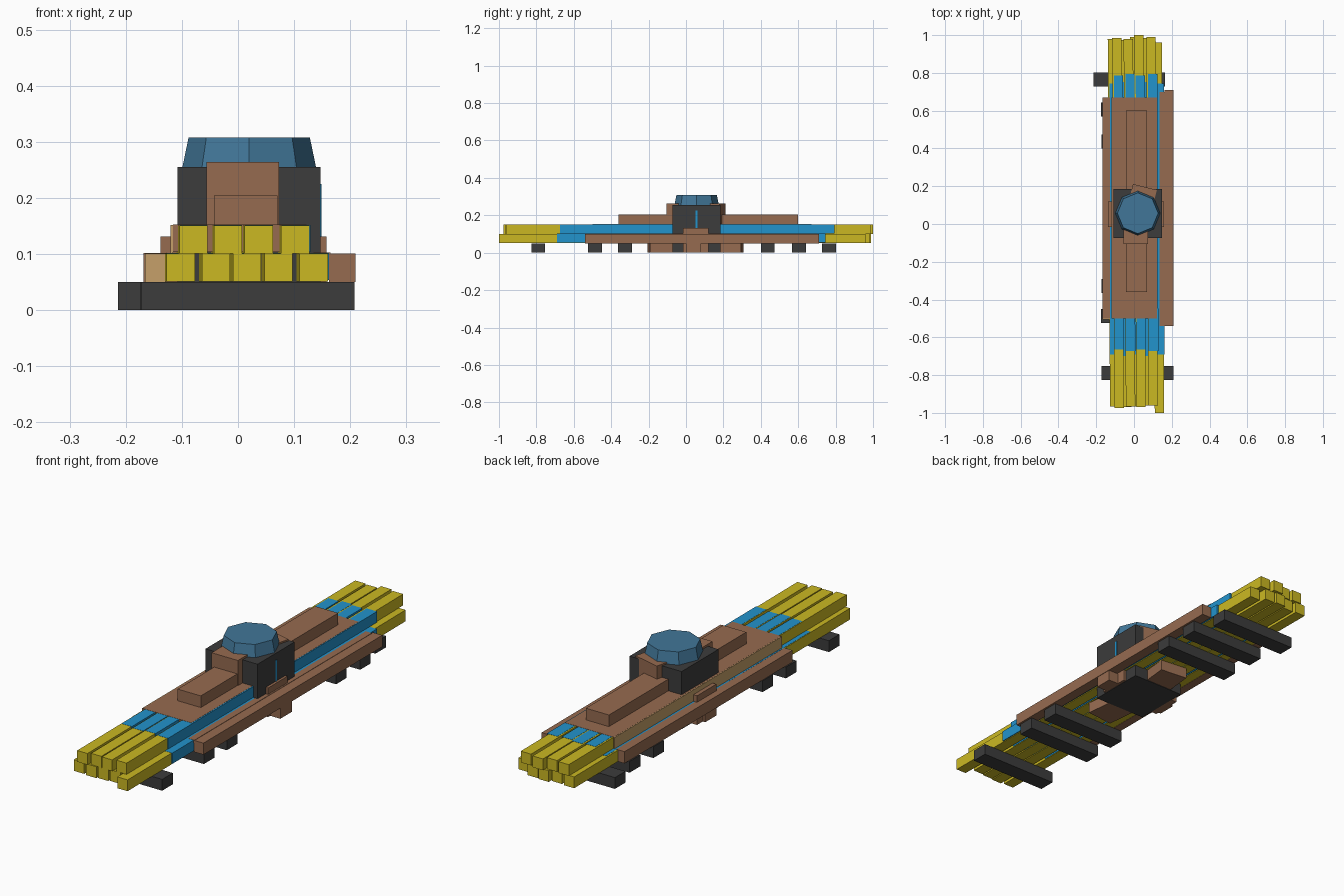
import bpy, bmesh, math


def material(name, r, g, b):
    lin = lambda c: ((c / 255 + 0.055) / 1.055) ** 2.4 if c > 10 else c / 255 / 12.92
    m = bpy.data.materials.new(name)
    m.diffuse_color = (lin(r), lin(g), lin(b), 1)
    return m


YELLOW = material("yellow", 203, 184, 34)
BLUE = material("bright blue", 34, 147, 204)
BROWN = material("brown wood", 150, 107, 80)
TAN = material("tan wood", 198, 160, 106)
DARK = material("charcoal", 60, 60, 60)
STEEL = material("steel blue", 65, 118, 152)


def finish(name, bm, mat):
    me = bpy.data.meshes.new(name)
    bm.to_mesh(me)
    bm.free()
    me.materials.append(mat)
    ob = bpy.data.objects.new(name, me)
    bpy.context.collection.objects.link(ob)
    return ob


def box(name, x0, x1, y0, y1, z0, z1, mat, turn=0, skew=0):
    """Box by limits; turn spins it about z, skew shifts x at the far end."""
    bm = bmesh.new()
    bmesh.ops.create_cube(bm, size=1)
    for v in bm.verts:
        v.co.x = v.co.x * (x1 - x0) + skew * (v.co.y + 0.5)
        v.co.y *= y1 - y0
        v.co.z *= z1 - z0
    ob = finish(name, bm, mat)
    ob.location = ((x0 + x1) / 2, (y0 + y1) / 2, (z0 + z1) / 2)
    ob.rotation_euler.z = math.radians(turn)
    return ob


# Cross sleepers under the stack: y centre, x limits
for y, x0, x1 in [(-0.79, -0.172, 0.208), (-0.487, -0.174, 0.2), (-0.327, -0.172, 0.2),
                  (0.437, -0.172, 0.2), (0.605, -0.174, 0.2), (0.765, -0.214, 0.163)]:
    box("sleeper", x0, x1, y - 0.037, y + 0.037, 0, 0.05, DARK)

# Two layers of long yellow rods, each with a slightly fatter blue middle section
lower = [(-0.127, -0.965, 0.98), (-0.064, -0.97, 0.975), (-0.009, -0.965, 0.99),
         (0.047, -0.96, 0.985), (0.11, -1.0, 0.96)]
upper = [(-0.104, -0.975, 0.985), (-0.043, -0.965, 0.98), (0.012, -0.968, 1.0),
         (0.077, -0.96, 0.99)]
for rods, z, b0, b1 in [(lower, 0.05, -0.69, 0.745), (upper, 0.10, -0.665, 0.785)]:
    for i, (x, y0, y1) in enumerate(rods):
        d = 0.008 * (i % 2)
        last = 0.002 if i == len(rods) - 1 else 0
        box("rod", x, x + 0.05, y0, y1, z + 0.001, z + 0.051, YELLOW, skew=-0.012)
        box("rod_sleeve", x + 0.001, x + 0.05 + last, b0 - d, b1 + d, z + 0.004, z + 0.0518,
            BLUE, skew=-0.004)

# Brown planks covering the middle, with tan edging on the left
box("right_plank", 0.162, 0.209, -0.54, 0.71, 0.05, 0.101, BROWN)
box("right_plank_inner", 0.135, 0.165, -0.54, 0.70, 0.09, 0.1025, BROWN)
box("left_plank", -0.168, -0.128, -0.50, 0.67, 0.05, 0.102, BROWN)
box("left_plank_end", -0.166, -0.128, -0.506, -0.50, 0.05, 0.101, TAN)
box("deck", -0.116, 0.122, -0.50, 0.67, 0.104, 0.1525, BROWN)
box("deck_edge", -0.12, -0.116, -0.50, 0.67, 0.10, 0.152, TAN)

# Raised spine along the deck
box("spine", -0.043, 0.07, -0.36, 0.60, 0.15, 0.204, BROWN)

# Central tower with brown blocks in front and behind
box("tower", -0.108, 0.147, -0.073, 0.185, 0, 0.255, DARK)
box("front_block", -0.056, 0.073, -0.105, 0.05, 0.15, 0.264, BROWN)
box("rear_block", -0.025, 0.105, 0.05, 0.198, 0.15, 0.262, BROWN, turn=-14)
box("tower_stripe", 0.146, 0.149, 0.051, 0.061, 0.13, 0.225, BLUE)

# Brown cross pegs through the tower base
box("cross_peg", -0.138, 0.158, -0.015, 0.12, 0.002, 0.131, BROWN)
box("low_peg", -0.15, 0.207, 0.0, 0.08, 0.002, 0.05, BROWN)
box("base_front", -0.045, 0.085, -0.2, -0.07, 0.002, 0.05, BROWN, turn=6)
box("base_rear", -0.045, 0.085, 0.17, 0.30, 0.002, 0.05, BROWN, turn=-6)

# Eight sided cap
bm = bmesh.new()
bmesh.ops.create_cone(bm, cap_ends=True, segments=8, radius1=0.119, radius2=0.108, depth=0.053)
cap = finish("cap", bm, STEEL)
cap.location = (0.02, 0.057, 0.2815)
